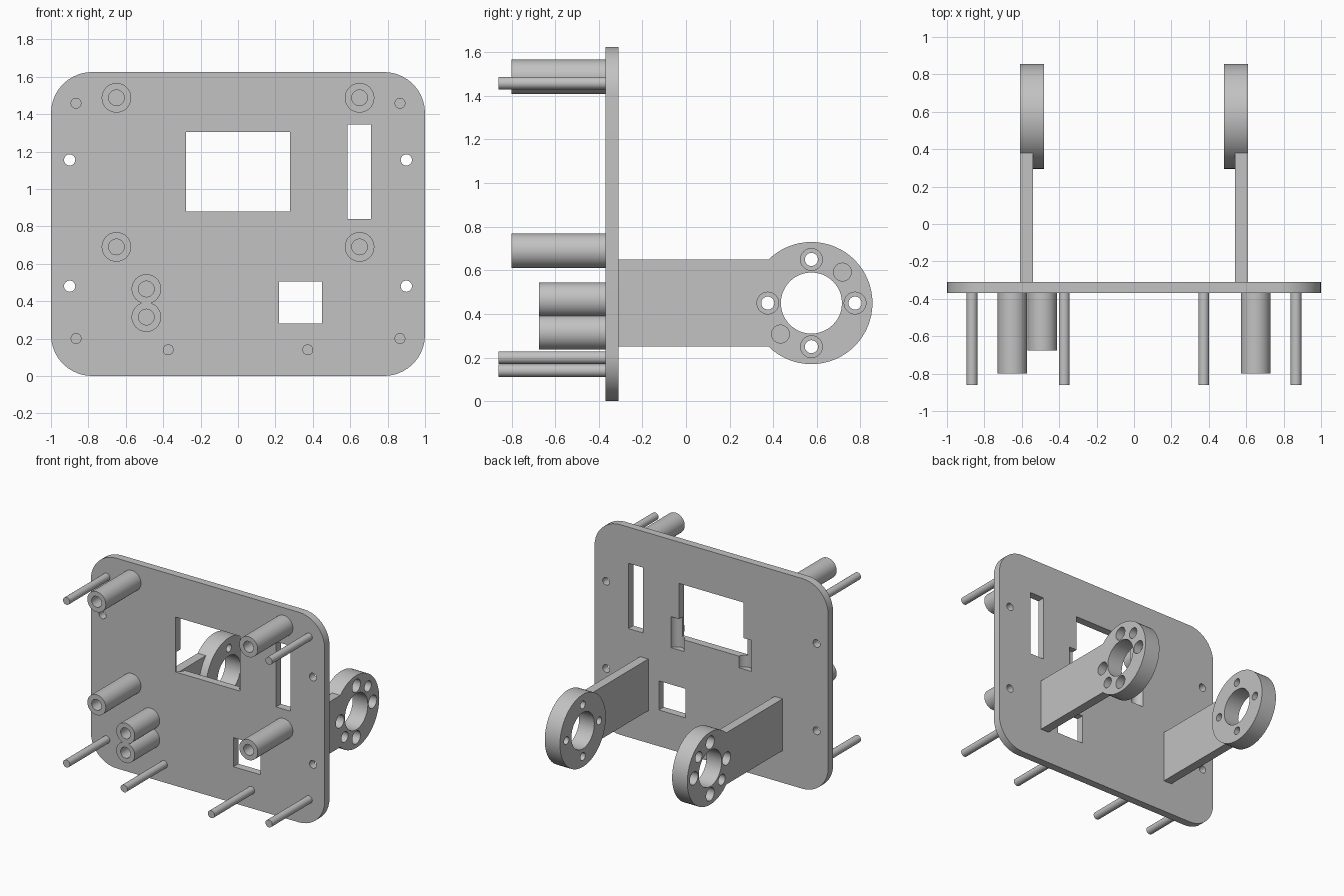
import bpy, bmesh, math
from mathutils import Matrix, Vector

if "Cube" in bpy.data.objects:
    bpy.data.objects.remove(bpy.data.objects["Cube"])

grey = bpy.data.materials.new("plain grey")
grey.diffuse_color = (0.54, 0.54, 0.54, 1)
grey.use_nodes = True
grey.node_tree.nodes["Principled BSDF"].inputs["Base Color"].default_value = grey.diffuse_color

FRONT, BACK = -0.37, -0.31      # faces of the plate


def make(name, bm):
    bmesh.ops.recalc_face_normals(bm, faces=bm.faces)
    me = bpy.data.meshes.new(name)
    bm.to_mesh(me)
    bm.free()
    me.materials.append(grey)
    ob = bpy.data.objects.new(name, me)
    bpy.context.collection.objects.link(ob)
    return ob


def cyl(name, a, b, r, n=40):
    """Cylinder running from point a to point b."""
    a, b = Vector(a), Vector(b)
    d = b - a
    rot = Vector((0, 0, 1)).rotation_difference(d).to_matrix().to_4x4()
    bm = bmesh.new()
    bmesh.ops.create_cone(bm, cap_ends=True, segments=n, radius1=r, radius2=r, depth=d.length,
                          matrix=Matrix.Translation((a + b) / 2) @ rot)
    return make(name, bm)


def box(name, x, y, z):
    bm = bmesh.new()
    bmesh.ops.create_cube(bm, size=1)
    for v in bm.verts:
        v.co = [lo + (c + 0.5) * (hi - lo) for c, (lo, hi) in zip(v.co, (x, y, z))]
    return make(name, bm)


def combine(ob, others, op):
    """Apply boolean operations and remove the helper objects."""
    bpy.context.view_layer.objects.active = ob
    for o in others:
        o.hide_render = True
        m = ob.modifiers.new("bool", 'BOOLEAN')
        m.operation, m.solver, m.object = op, 'EXACT', o
        bpy.ops.object.modifier_apply(modifier=m.name)
        bpy.data.objects.remove(o)


# Face plate with rounded corners
R, H, SEG = 0.22, 1.625, 10
bm = bmesh.new()
ring = []
for k, (cx, cz) in enumerate([(1 - R, H - R), (R - 1, H - R), (R - 1, R), (1 - R, R)]):
    for i in range(SEG + 1):
        t = math.pi / 2 * (k + i / SEG)
        ring.append(bm.verts.new((cx + R * math.cos(t), FRONT, cz + R * math.sin(t))))
face = bm.faces.new(ring)
ext = bmesh.ops.extrude_face_region(bm, geom=[face])
for v in ext["geom"]:
    if isinstance(v, bmesh.types.BMVert):
        v.co.y = BACK
plate = make("face_plate", bm)

# Windows, screw holes and shallow round grooves behind the main window
cuts = [box("window_cutter", x, (-0.5, -0.2), z) for x, z in (
    ((-0.277, 0.277), (0.88, 1.305)),
    ((0.585, 0.71), (0.84, 1.345)),
    ((0.22, 0.45), (0.28, 0.505)))]
for s in (-1, 1):
    for z in (0.48, 1.155):
        cuts.append(cyl("hole_cutter", (0.9 * s, -0.5, z), (0.9 * s, -0.2, z), 0.03, 24))
    cuts.append(cyl("groove_cutter", (0.29 * s, -0.30, 0.79), (0.29 * s, -0.30, 1.03), 0.055, 32))
combine(plate, cuts, 'DIFFERENCE')

# Hollow standoffs at the four corners
for side, s in (("left", -1), ("right", 1)):
    for level, z in (("lower", 0.69), ("upper", 1.487)):
        p = cyl(f"standoff_{level}_{side}", (0.65 * s, -0.80, z), (0.65 * s, FRONT, z), 0.079)
        combine(p, [cyl("bore", (0.65 * s, -0.9, z), (0.65 * s, FRONT - 0.005, z), 0.042, 32)],
                'DIFFERENCE')

# Joined pair of shorter standoffs
pair = cyl("twin_standoff", (-0.49, -0.675, 0.465), (-0.49, FRONT, 0.465), 0.079)
combine(pair, [cyl("second", (-0.49, -0.675, 0.315), (-0.49, FRONT, 0.315), 0.079)], 'UNION')
combine(pair, [cyl("bore", (-0.49, -0.8, z), (-0.49, FRONT - 0.005, z), 0.042, 32)
               for z in (0.465, 0.315)], 'DIFFERENCE')

# Thin pins
for side, s in (("left", -1), ("right", 1)):
    for level, x, z in (("upper", 0.866, 1.458), ("lower", 0.866, 0.2), ("bottom", 0.373, 0.14)):
        cyl(f"pin_{level}_{side}", (x * s, -0.86, z), (x * s, FRONT, z), 0.029, 24)

# Rear arms ending in ring mounts
CY, CZ, OUT, IN = 0.575, 0.45, 0.61, 0.48
for side, s in (("left", -1), ("right", 1)):
    def bar(x0, x1, y, z, r, n=32):
        return cyl("bar", (x0 * s, y, z), (x1 * s, y, z), r, n)

    arm = bar(IN, OUT, CY, CZ, 0.28, 64)
    arm.name = f"arm_{side}"
    combine(arm, [box("beam", sorted((0.54 * s, OUT * s)), (BACK, 0.45), (0.25, 0.65))], 'UNION')
    cuts = [bar(0.4, 0.7, CY, CZ, 0.14, 48)]
    for dy, dz in ((0.2, 0), (-0.2, 0), (0, 0.2), (0, -0.2)):      # stepped screw holes
        cuts.append(bar(0.4, 0.7, CY + dy, CZ + dz, 0.03, 24))
        cuts.append(bar(0.545, 0.7, CY + dy, CZ + dz, 0.05, 32))
    for d in (0.142, -0.142):                                      # blind pockets
        cuts.append(bar(0.545, 0.7, CY + d, CZ + d, 0.041, 32))
    combine(arm, cuts, 'DIFFERENCE')

# Smooth round walls, keep edges sharp
for ob in bpy.context.scene.objects:
    ob.select_set(True)
bpy.context.view_layer.objects.active = plate
bpy.ops.object.shade_smooth_by_angle(angle=math.radians(30))
